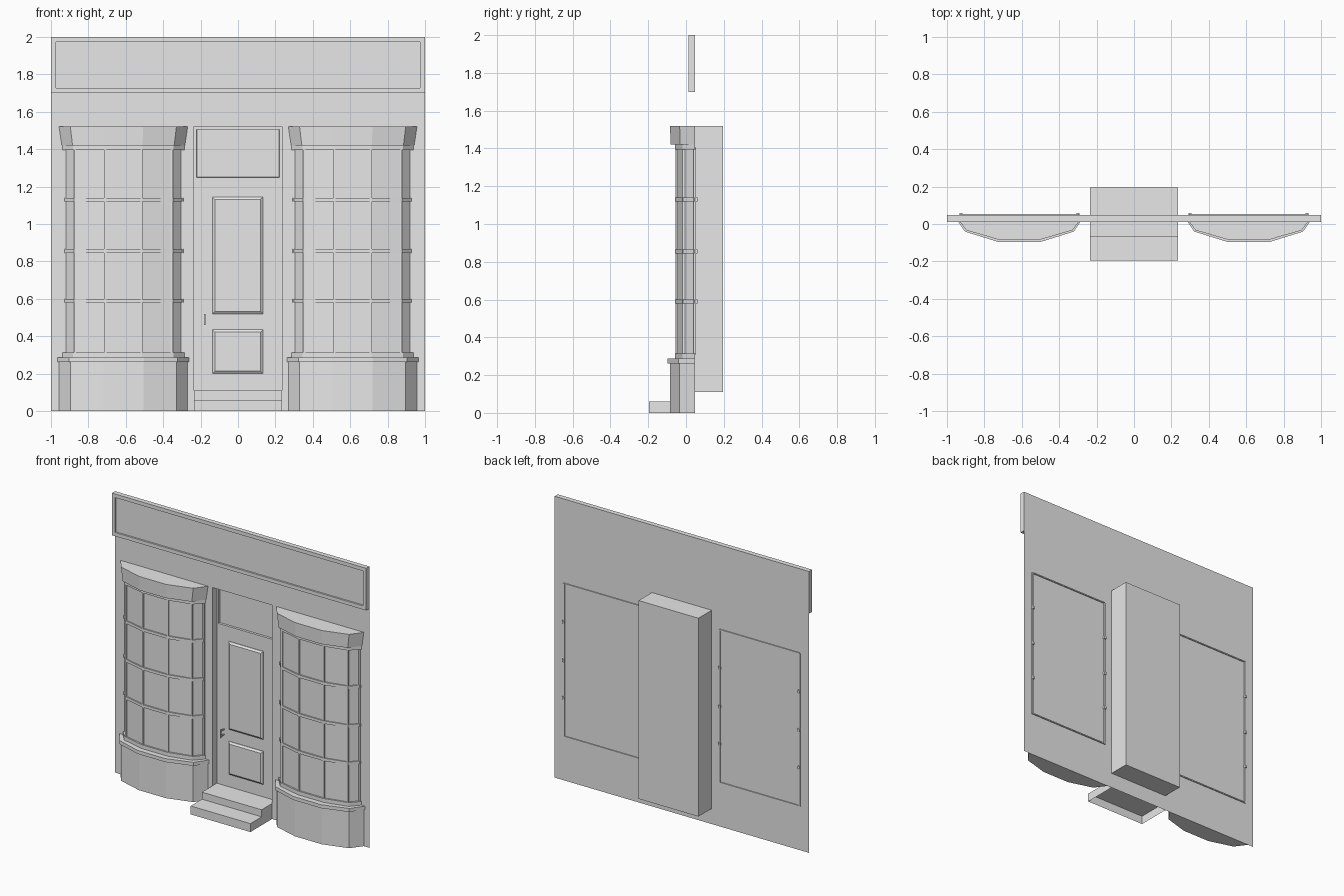
import bpy, bmesh
from mathutils import Vector

if "Cube" in bpy.data.objects:
    bpy.data.objects.remove(bpy.data.objects["Cube"], do_unlink=True)

GREY = (0.8, 0.8, 0.8)
paint = bpy.data.materials.new("plain_grey")
paint.use_nodes = True
paint.diffuse_color = (*GREY, 1)
paint.node_tree.nodes["Principled BSDF"].inputs["Base Color"].default_value = (*GREY, 1)

WALL_Y = 0.047      # plane of the facade
DOOR_HALF = 0.235
DOOR_BOTTOM, DOOR_TOP = 0.11, 1.52


def finish(name, bm):
    bmesh.ops.recalc_face_normals(bm, faces=bm.faces[:])
    mesh = bpy.data.meshes.new(name)
    bm.to_mesh(mesh)
    bm.free()
    mesh.materials.append(paint)
    obj = bpy.data.objects.new(name, mesh)
    bpy.context.collection.objects.link(obj)
    return obj


def add_box(bm, x, y, z):
    """Box from (low, high) ranges; returns its faces."""
    verts = bmesh.ops.create_cube(bm, size=1)["verts"]
    for v in verts:
        v.co = Vector([r[0] if c < 0 else r[1] for c, r in zip(v.co, (x, y, z))])
    return list({f for v in verts for f in v.link_faces})


def box(name, x, y, z, open_side=None):
    bm = bmesh.new()
    faces = add_box(bm, x, y, z)
    bm.normal_update()
    if open_side:
        side = Vector(open_side)
        gone = [f for f in faces if f.normal.dot(side) > 0.9]
        bmesh.ops.delete(bm, geom=gone, context="FACES")
    return finish(name, bm)


def framed_panel(name, x, y, z, margin, push):
    """Box whose front face is inset and pushed in (or out when negative)."""
    bm = bmesh.new()
    faces = add_box(bm, x, y, z)
    bm.normal_update()
    front = [f for f in faces if f.normal.y < -0.9]
    bmesh.ops.inset_region(bm, faces=front, thickness=margin, use_even_offset=True)
    if push > 0:    # straight-sided recess
        bmesh.ops.inset_region(bm, faces=front, thickness=0.001, use_even_offset=True)
    for v in front[0].verts:
        v.co.y += push
    return finish(name, bm)


def bow(half, depth):
    """Plan outline of a faceted bow, from one wall end to the other."""
    left = [(-half, WALL_Y), (-0.825 * half, WALL_Y - 0.61 * depth),
            (-0.31 * half, WALL_Y - depth)]
    return left + [(-x, y) for x, y in reversed(left)]


def bow_solid(name, cx, z0, z1, lower, upper=None):
    """Solid between a lower and an upper bow outline."""
    bm = bmesh.new()
    rings = []
    for z, shape in ((z0, lower), (z1, upper or lower)):
        rings.append([bm.verts.new((cx + x, y, z)) for x, y in bow(*shape)])
    a, b = rings
    bm.faces.new(a)
    bm.faces.new(b)
    for i in range(len(a)):
        j = (i + 1) % len(a)
        bm.faces.new((a[i], a[j], b[j], b[i]))
    return finish(name, bm)


# Facade sheet with a doorway
bm = bmesh.new()
xs = (-1, -DOOR_HALF, DOOR_HALF, 1)
zs = (0, DOOR_BOTTOM, DOOR_TOP, 2)
grid = [[bm.verts.new((x, WALL_Y, z)) for x in xs] for z in zs]
for r in range(3):
    for c in range(3):
        if (r, c) != (1, 1):
            bm.faces.new((grid[r][c], grid[r][c + 1], grid[r + 1][c + 1], grid[r + 1][c]))
finish("facade_wall", bm)

# Fascia board with a recessed field
framed_panel("fascia_board", (-1, 1), (0.012, WALL_Y), (1.7, 2), 0.026, 0.01)

# Door recess, open to the front
box("door_recess", (-DOOR_HALF, DOOR_HALF), (WALL_Y, 0.196),
    (DOOR_BOTTOM, DOOR_TOP), open_side=(0, -1, 0))

# Door, transom and raised panels
DOOR_Y = 0.097
box("door_slab", (-DOOR_HALF, DOOR_HALF), (DOOR_Y, 0.13), (DOOR_BOTTOM, 1.235))
framed_panel("transom", (-DOOR_HALF, DOOR_HALF), (DOOR_Y, 0.13), (1.235, DOOR_TOP), 0.014, 0.015)
for label, z in (("upper", (0.52, 1.145)), ("lower", (0.2, 0.435))):
    framed_panel(label + "_door_panel", (-0.137, 0.133), (DOOR_Y - 0.004, DOOR_Y + 0.005),
                 z, 0.013, -0.01)

# Door handle: upright grip on two stand-offs
bm = bmesh.new()
add_box(bm, (-0.183, -0.175), (DOOR_Y - 0.04, DOOR_Y - 0.03), (0.46, 0.52))
for z in (0.468, 0.506):
    add_box(bm, (-0.183, -0.175), (DOOR_Y - 0.032, DOOR_Y), (z, z + 0.007))
finish("door_handle", bm)

# Entrance steps
STEP = (-DOOR_HALF, DOOR_HALF)
box("lower_step", STEP, (-0.196, WALL_Y), (0, 0.06), open_side=(0, 0, -1))
box("upper_step", STEP, (-0.07, WALL_Y), (0.06, DOOR_BOTTOM), open_side=(0, 0, -1))

# Bow windows
GLASS = (0.313, 0.095)
BAR_HEIGHTS = (0.59, 0.855, 1.13)
for side, cx in (("right", -0.613), ("left", 0.613)):
    pre = side + "_bow_"
    bow_solid(pre + "base", cx, 0, 0.262, (0.344, 0.132))
    bow_solid(pre + "sill", cx, 0.262, 0.287, (0.352, 0.144))
    bow_solid(pre + "bottom_rail", cx, 0.287, 0.314, (0.326, 0.106))
    bow_solid(pre + "glass", cx, 0.314, 1.4, GLASS)
    bow_solid(pre + "top_rail", cx, 1.395, 1.425, (0.326, 0.106))
    bow_solid(pre + "cornice", cx, 1.42, 1.52, (0.329, 0.128), (0.344, 0.132))
    for i, z in enumerate(BAR_HEIGHTS):
        bow_solid(f"{pre}cross_bar_{i + 1}", cx, z - 0.01, z + 0.01, (0.321, 0.104))

    # Upright glazing bars at the folds of the glass
    bm = bmesh.new()
    for x, y in bow(*GLASS):
        add_box(bm, (cx + x - 0.006, cx + x + 0.006), (y - 0.007, y + 0.006), (0.31, 1.4))
    finish(pre + "upright_bars", bm)

    # Thin frame edge and bar ends behind the wall
    bm = bmesh.new()
    for z in (0.314, 1.4):
        add_box(bm, (cx - 0.313, cx + 0.313), (WALL_Y, 0.054), (z - 0.004, z + 0.004))
    for s in (-1, 1):
        x = cx + s * 0.313
        add_box(bm, (x - 0.004, x + 0.004), (WALL_Y, 0.054), (0.314, 1.4))
        for z in BAR_HEIGHTS:
            add_box(bm, (x - 0.008, x + 0.008), (WALL_Y, 0.06), (z - 0.01, z + 0.01))
    finish(pre + "rear_frame", bm)
